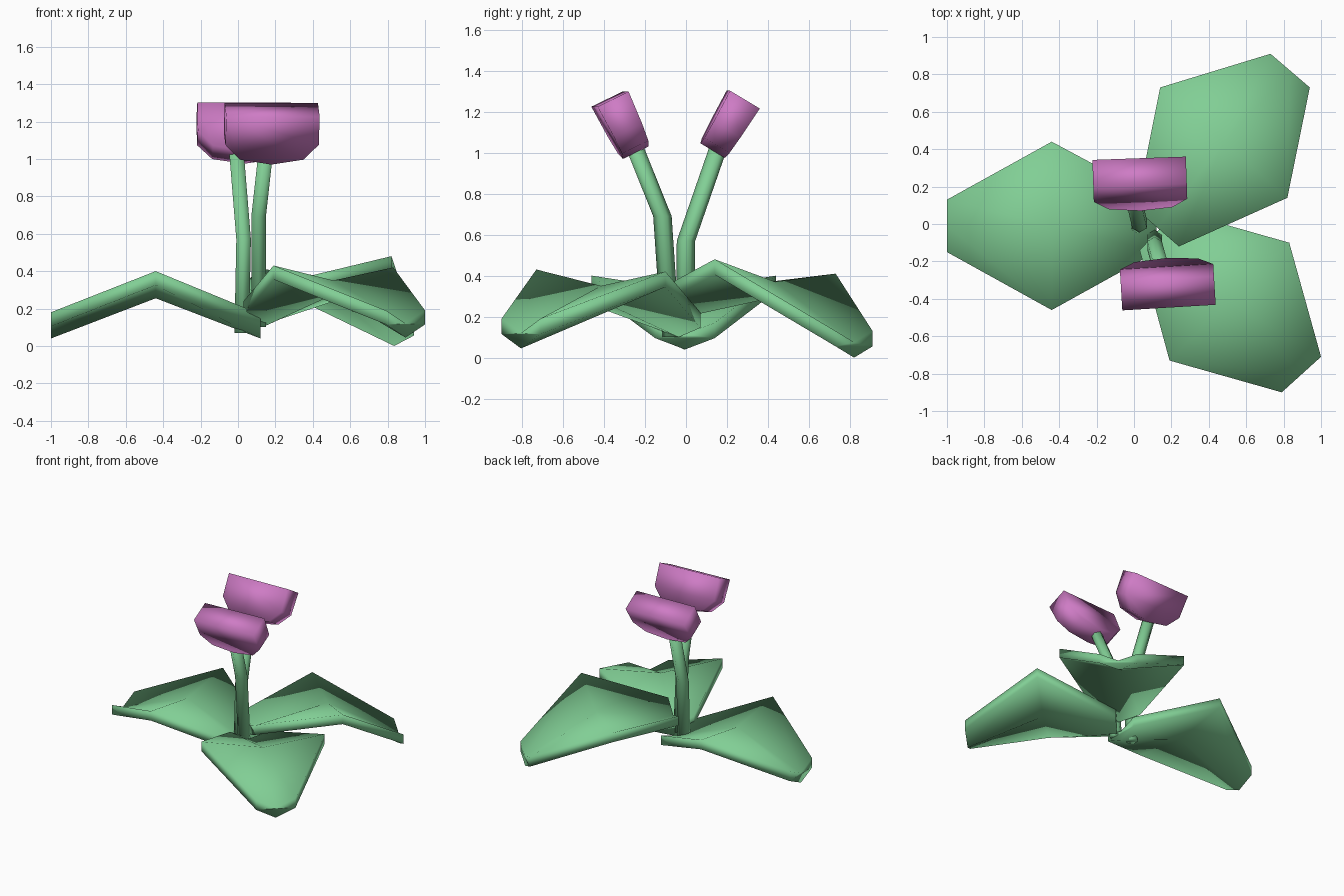
import bpy, bmesh, math
from mathutils import Vector, Matrix

if "Cube" in bpy.data.objects:
    bpy.data.objects.remove(bpy.data.objects["Cube"])


def material(name, color):
    m = bpy.data.materials.new(name)
    m.diffuse_color = color
    m.use_nodes = True
    m.node_tree.nodes["Principled BSDF"].inputs["Base Color"].default_value = m.diffuse_color
    return m


GREEN = material("leaf_green", (0.22, 0.62, 0.30, 1))
PINK = material("petal_pink", (0.62, 0.20, 0.56, 1))


def finish(name, bm, mat):
    bmesh.ops.recalc_face_normals(bm, faces=bm.faces)
    for f in bm.faces:
        f.smooth = True
    me = bpy.data.meshes.new(name)
    bm.to_mesh(me)
    bm.free()
    me.materials.append(mat)
    ob = bpy.data.objects.new(name, me)
    bpy.context.collection.objects.link(ob)
    return ob


def loft(name, rings, mat):
    """Join closed rings of points into a capped solid."""
    bm = bmesh.new()
    vs = [[bm.verts.new(p) for p in r] for r in rings]
    n = len(rings[0])
    for a, b in zip(vs, vs[1:]):
        for i in range(n):
            j = (i + 1) % n
            bm.faces.new((a[i], a[j], b[j], b[i]))
    bm.faces.new(vs[0])
    bm.faces.new(vs[-1])
    return finish(name, bm, mat)


def leaf(name, stations, thick=0.075):
    """Each station: left edge, right edge, height of the mid rib (top side)."""
    rings = []
    for left, right, rib in stations:
        l, r = Vector(left), Vector(right)
        c = (l + r) / 2
        c.z = rib
        d = Vector((0, 0, -thick))
        rings.append([l, c, r, r + d, c + d, l + d])
    loft(name, rings, GREEN)


def stem(name, path, radius=0.045, sides=6):
    rings = []
    for p in path:
        rings.append([Vector(p) + Vector((radius * math.cos(a), radius * math.sin(a), 0))
                      for a in (math.tau * (i + 0.5) / sides for i in range(sides))])
    loft(name, rings, GREEN)


def flower(name, base, tilt, yaw):
    """Cup-shaped slab, tilted about x then turned about z."""
    half = [(0.25, 0.29), (0.25, 0.12), (0.17, 0.03)]
    outline = half + [(0, 0)] + [(-u, v) for u, v in reversed(half)]
    rot = (Matrix.Translation(base) @ Matrix.Rotation(yaw, 4, 'Z')
           @ Matrix.Rotation(tilt, 4, 'X'))
    rings = []
    for side in (-1, 1):
        rings.append([rot @ Vector((u, side * (0.07 + 0.05 * v), v)) for u, v in outline])
    loft(name, rings, PINK)


# Leaves: base, widest fold, tip
leaf("left_leaf", [
    ((0.12, -0.15, 0.17), (0.12, 0.14, 0.17), 0.115),
    ((-0.44, -0.46, 0.40), (-0.44, 0.44, 0.40), 0.33),
    ((-1.0, -0.15, 0.18), (-1.0, 0.13, 0.18), 0.115)])
leaf("back_leaf", [
    ((0.24, -0.12, 0.34), (0.01, 0.08, 0.33), 0.27),
    ((0.82, 0.14, 0.48), (0.14, 0.73, 0.41), 0.37),
    ((0.94, 0.73, 0.13), (0.73, 0.91, 0.13), 0.075)])
leaf("front_leaf", [
    ((0.03, -0.14, 0.24), (0.23, 0.07, 0.22), 0.175),
    ((0.19, -0.73, 0.43), (0.83, -0.10, 0.42), 0.35),
    ((0.79, -0.90, 0.19), (1.0, -0.71, 0.19), 0.12)])

# Bent stems
stem("back_stem", [(0.02, -0.005, 0.07), (0.03, 0.0, 0.57), (-0.01, 0.17, 1.06)])
stem("front_stem", [(0.11, -0.075, 0.10), (0.11, -0.115, 0.69), (0.15, -0.26, 1.05)])

# Flower heads
flower("back_flower", (0.035, 0.13, 1.01), -0.54, 0.035)
flower("front_flower", (0.175, -0.245, 1.0), 0.45, 0.06)
